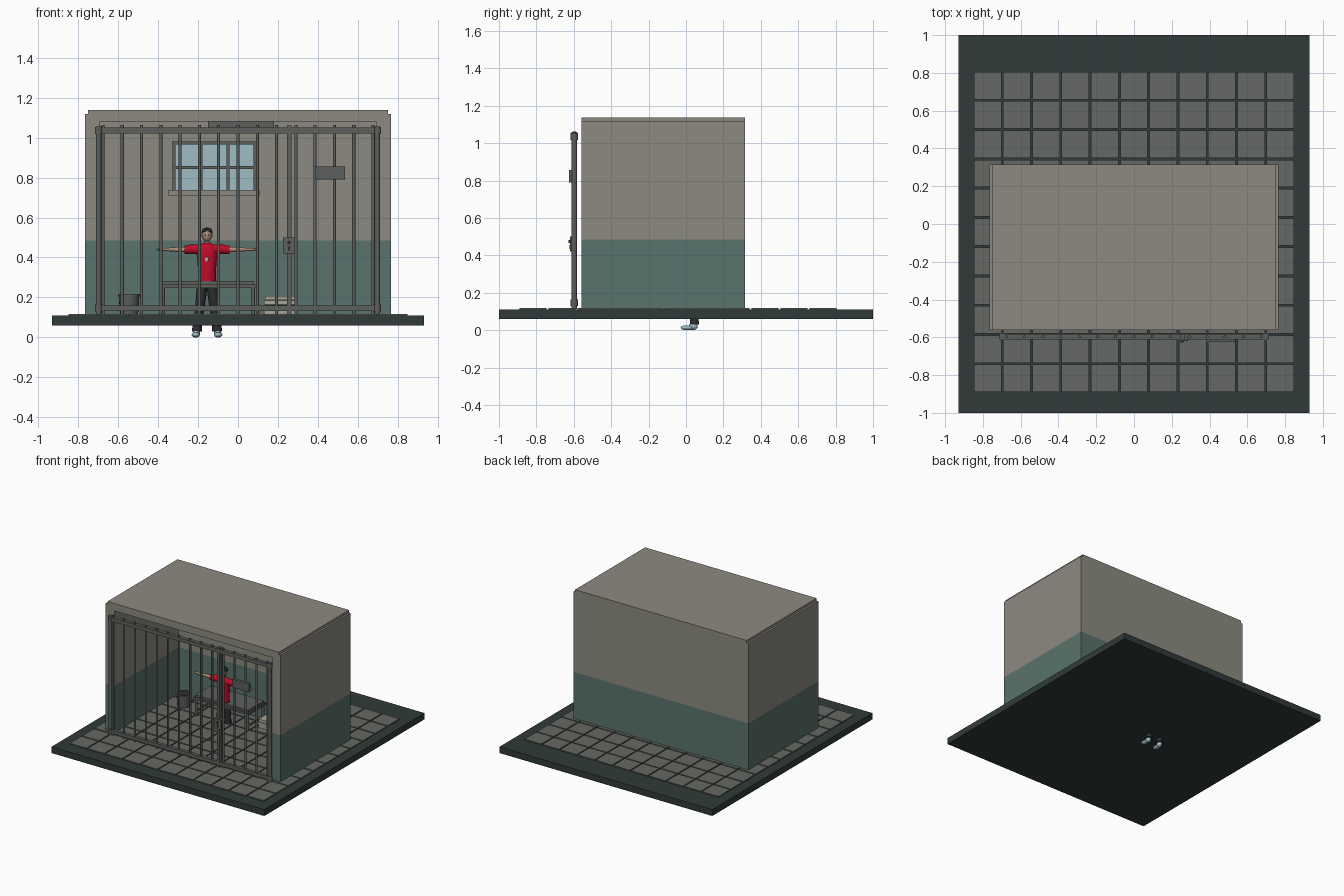
import bpy, bmesh, math
from mathutils import Vector, Matrix

cube = bpy.data.objects.get("Cube")
if cube:
    bpy.data.objects.remove(cube, do_unlink=True)


def colour(name, code):
    def lin(c):
        return c / 12.92 if c <= 0.04045 else ((c + 0.055) / 1.055) ** 2.4
    rgba = [lin(int(code[i:i + 2], 16) / 255) for i in (0, 2, 4)] + [1.0]
    m = bpy.data.materials.new(name)
    m.use_nodes = True
    m.diffuse_color = rgba
    m.node_tree.nodes["Principled BSDF"].inputs["Base Color"].default_value = rgba
    return m


WALL = colour("warm_grey_plaster", "8c8a80")
GREEN = colour("green_paint", "5a736c")
TILE = colour("floor_tile_grey", "656863")
SLAB = colour("dark_slate", "303a3a")
STEEL = colour("steel_grey", "5c605c")
BLUE = colour("pale_blue", "9fbcc4")
RED = colour("red_cloth", "be0c28")
SKIN = colour("skin", "a98d78")
DARK = colour("charcoal", "2b2e2f")
CREAM = colour("cream_cloth", "aaa697")


def finish(name, bm, *mats, smooth=False):
    bmesh.ops.recalc_face_normals(bm, faces=bm.faces)
    me = bpy.data.meshes.new(name)
    bm.to_mesh(me)
    bm.free()
    ob = bpy.data.objects.new(name, me)
    bpy.context.collection.objects.link(ob)
    for m in mats:
        me.materials.append(m)
    if smooth:
        bpy.ops.object.select_all(action='DESELECT')
        ob.select_set(True)
        bpy.context.view_layer.objects.active = ob
        bpy.ops.object.shade_smooth_by_angle(angle=math.radians(50))
    return ob


def add_box(bm, x0, x1, y0, y1, z0, z1):
    centre = Vector((x0 + x1, y0 + y1, z0 + z1)) / 2
    size = Matrix.Diagonal((x1 - x0, y1 - y0, z1 - z0, 1))
    bmesh.ops.create_cube(bm, size=1, matrix=Matrix.Translation(centre) @ size)


def box(name, mat, *bounds):
    bm = bmesh.new()
    add_box(bm, *bounds)
    return finish(name, bm, mat)


def rod(name, mat, a, b, r, r2=None, n=10):
    a, b = Vector(a), Vector(b)
    rot = (b - a).to_track_quat('Z', 'Y').to_matrix().to_4x4()
    bm = bmesh.new()
    bmesh.ops.create_cone(bm, cap_ends=True, segments=n, radius1=r, radius2=r2 or r,
                          depth=(b - a).length,
                          matrix=Matrix.Translation((a + b) / 2) @ rot)
    return finish(name, bm, mat, smooth=True)


def ball(name, mat, centre, radii):
    bm = bmesh.new()
    bmesh.ops.create_uvsphere(bm, u_segments=16, v_segments=10, radius=1,
                              matrix=Matrix.Translation(centre) @ Matrix.Diagonal((*radii, 1)))
    return finish(name, bm, mat, smooth=True)


def loft(name, mat, rings, along_x=False, n=14):
    """Skin elliptical rings: centre x, y, z and two radii each."""
    bm = bmesh.new()
    loops = []
    for x, y, z, ra, rb in rings:
        loop = []
        for i in range(n):
            c = ra * math.cos(i * math.tau / n)
            s = rb * math.sin(i * math.tau / n)
            loop.append(bm.verts.new((x, y + c, z + s) if along_x else (x + c, y + s, z)))
        loops.append(loop)
    for a, b in zip(loops, loops[1:]):
        for i in range(n):
            j = (i + 1) % n
            bm.faces.new((a[i], a[j], b[j], b[i]))
    bm.faces.new(loops[0])
    bm.faces.new(loops[-1])
    return finish(name, bm, mat, smooth=True)


# Base slab and tiled floor
box("base_slab", SLAB, -0.93, 0.93, -1, 1, 0.06, 0.11)
bm = bmesh.new()
step, gap = 0.155, 0.005
for i in range(11):
    for j in range(11):
        x, y = -0.8525 + i * step, -0.895 + j * step
        add_box(bm, x + gap, x + step - gap, y + gap, y + step - gap, 0.105, 0.118)
finish("floor_tiles", bm, TILE)

# Room walls, with a painted lower band
for name, *b in (("left_wall", 0.69, 0.765, -0.56, 0.315), ("right_wall", -0.765, -0.69, -0.56, 0.315),
                 ("back_wall", -0.69, 0.69, 0.245, 0.315)):
    bm = bmesh.new()
    add_box(bm, *b, 0.11, 1.118)
    bmesh.ops.bisect_plane(bm, geom=bm.verts[:] + bm.edges[:] + bm.faces[:],
                           plane_co=(0, 0, 0.485), plane_no=(0, 0, 1))
    for f in bm.faces:
        f.material_index = int(f.calc_center_median().z < 0.485)
    finish(name, bm, WALL, GREEN)
box("ceiling", WALL, -0.69, 0.69, -0.56, 0.245, 1.08, 1.118)
box("roof_cap", WALL, -0.75, 0.75, -0.56, 0.315, 1.118, 1.138)
box("ceiling_lamp", STEEL, -0.15, 0.18, -0.16, -0.08, 1.05, 1.08)

# Barred front
FY = -0.597
for k in range(-7, 8):
    if k != 3:
        x = k * 0.0965
        rod("cell_bar", STEEL, (x, FY, 0.118), (x, FY, 1.062), 0.008)
for z0, z1 in ((0.133, 0.16), (1.02, 1.05)):
    box("cross_rail", STEEL, -0.71, 0.71, FY - 0.014, FY + 0.014, z0, z1)
for s in (-1, 1):
    rod("end_post", STEEL, (s * 0.697, FY, 0.112), (s * 0.697, FY, 1.055), 0.014)
    for z in (0.146, 1.035):
        rod("post_collar", STEEL, (s * 0.697, FY, z - 0.018), (s * 0.697, FY, z + 0.018), 0.02)
box("door_post", STEEL, 0.245, 0.267, FY - 0.014, FY + 0.014, 0.115, 1.06)
rod("door_edge_bar", STEEL, (0.29, FY, 0.118), (0.29, FY, 1.062), 0.009)
box("lock_box", STEEL, 0.225, 0.285, -0.62, -0.585, 0.42, 0.50)
rod("lock_knob", DARK, (0.255, -0.62, 0.475), (0.255, -0.628, 0.475), 0.008)
box("keyhole_plate", DARK, 0.251, 0.259, -0.623, -0.619, 0.435, 0.455)
box("sign_plate", STEEL, 0.385, 0.535, -0.626, -0.605, 0.79, 0.855)

# Back window with grille and sill
box("window_pane", BLUE, -0.32, 0.085, 0.239, 0.246, 0.735, 0.975)
for x in (-0.32, -0.185, -0.05, 0.085):
    box("window_upright", STEEL, x - 0.007, x + 0.007, 0.222, 0.243, 0.735, 0.975)
for z in (0.85, 0.972):
    box("window_crossbar", STEEL, -0.33, 0.095, 0.22, 0.243, z - 0.007, z + 0.007)
box("window_sill", WALL, -0.35, 0.11, 0.20, 0.246, 0.71, 0.737)

# Bunk
box("bunk_frame", STEEL, -0.39, 0.09, 0.0, 0.22, 0.248, 0.265)
box("bunk_mattress", STEEL, -0.38, 0.08, 0.01, 0.21, 0.265, 0.282)
for x in (-0.375, 0.075):
    for y in (0.015, 0.205):
        rod("bunk_leg", STEEL, (x, y, 0.112), (x, y, 0.25), 0.01)
    box("bunk_end_brace", STEEL, x - 0.006, x + 0.006, 0.015, 0.205, 0.15, 0.163)

# Bucket
rod("bucket_body", STEEL, (-0.545, 0.1, 0.115), (-0.545, 0.1, 0.21), 0.045, 0.052, n=20)
rod("bucket_rim", STEEL, (-0.545, 0.1, 0.207), (-0.545, 0.1, 0.217), 0.056, n=20)
rod("bucket_hollow", DARK, (-0.545, 0.1, 0.215), (-0.545, 0.1, 0.218), 0.048, n=20)

# Folded blankets
for k in range(4):
    inset = 0.005 * (k % 2)
    z = 0.118 + k * 0.023
    box("folded_blanket", CREAM, 0.13 + inset, 0.29 - inset, 0.06 + inset, 0.17 - inset, z, z + 0.021)

# Standing figure with outstretched arms
PX, PY = -0.155, 0.045
loft("shirt", RED, [(PX, PY, z, a, b) for z, a, b in (
    (0.275, 0.045, 0.033), (0.33, 0.044, 0.032), (0.40, 0.05, 0.035),
    (0.445, 0.056, 0.032), (0.465, 0.035, 0.024), (0.472, 0.018, 0.016))])
rod("neck", SKIN, (PX, PY, 0.465), (PX, PY, 0.495), 0.014)
ball("head", SKIN, (PX, PY - 0.004, 0.511), (0.024, 0.027, 0.033))
ball("hair", DARK, (PX, PY + 0.005, 0.526), (0.027, 0.029, 0.024))
for s in (-1, 1):
    ball("eye", DARK, (PX + s * 0.009, PY - 0.028, 0.512), (0.004, 0.003, 0.002))
    ball("hair_tuft", DARK, (PX + s * 0.012, PY - 0.014, 0.536), (0.013, 0.013, 0.011))
    ball("ear", SKIN, (PX + s * 0.024, PY, 0.509), (0.004, 0.006, 0.009))
    loft("sleeve", RED, [(PX + s * d, PY, z, r, r) for d, z, r in (
        (0.03, 0.44, 0.026), (0.07, 0.442, 0.025), (0.113, 0.438, 0.021))], True)
    loft("arm", SKIN, [(PX + s * d, PY, 0.44, a, b) for d, a, b in (
        (0.1, 0.014, 0.014), (0.15, 0.012, 0.012), (0.2, 0.009, 0.008),
        (0.218, 0.014, 0.007), (0.238, 0.012, 0.006), (0.252, 0.005, 0.003))], True)
    loft("trouser_leg", DARK, [(PX + s * d, PY, z, r, r) for d, z, r in (
        (0.022, 0.285, 0.026), (0.028, 0.22, 0.026), (0.038, 0.13, 0.023),
        (0.049, 0.06, 0.023), (0.051, 0.03, 0.025))])
    ball("shoe", BLUE, (PX + s * 0.056, 0.005, 0.013), (0.021, 0.034, 0.013))
    ball("shoe_heel", BLUE, (PX + s * 0.052, 0.038, 0.02), (0.018, 0.024, 0.02))
ball("pendant", CREAM, (PX - 0.002, PY - 0.035, 0.39), (0.009, 0.003, 0.013))
